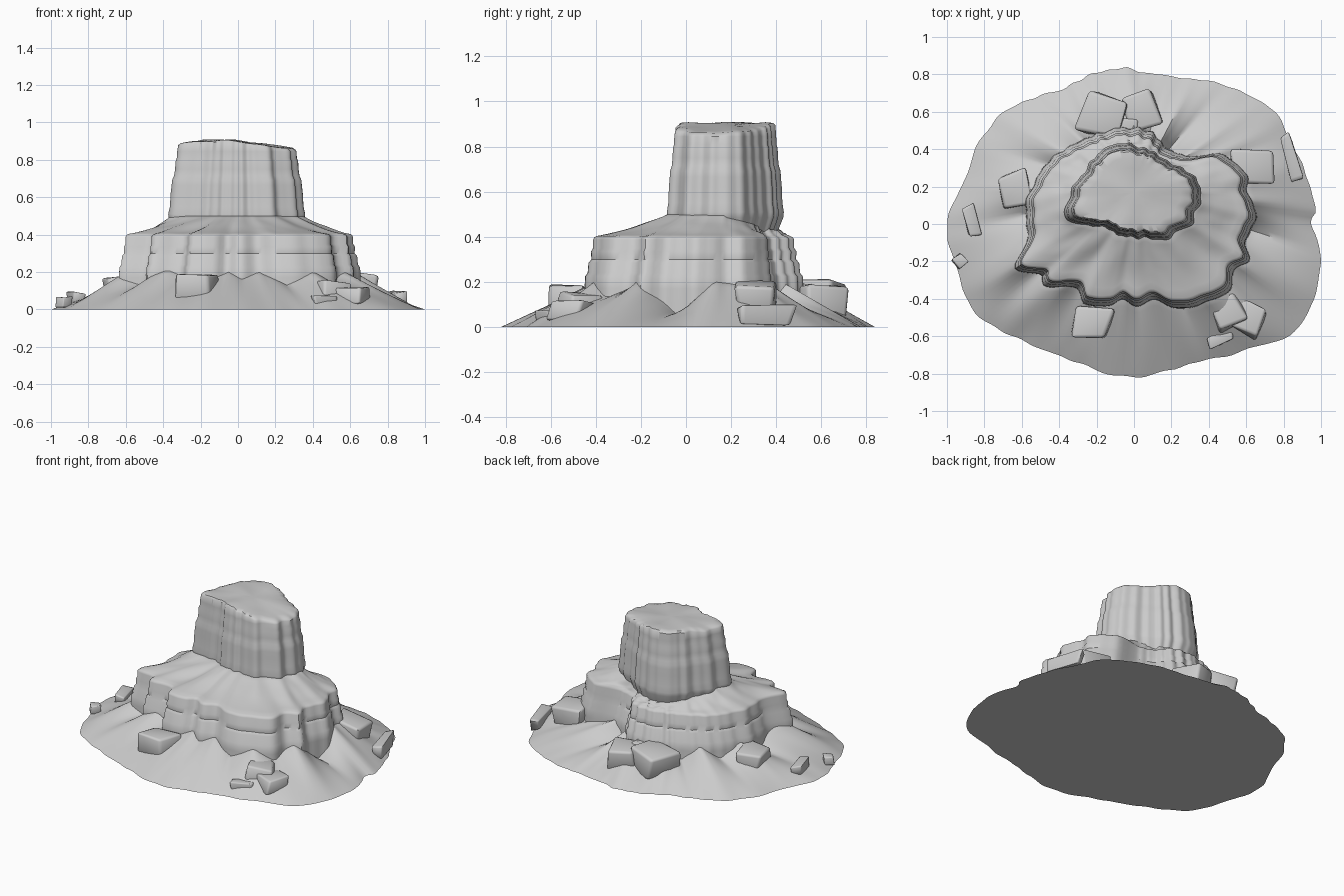
import bpy, bmesh, math, random
from mathutils import Vector, noise, Matrix

if "Cube" in bpy.data.objects:
    bpy.data.objects.remove(bpy.data.objects["Cube"])

random.seed(4)
N = 220
CX, CY = 0.0, 0.17          # common axis of all tiers
TAU = math.tau

# Plan outlines (x, y) of the three tiers, anticlockwise
BASE = [(.95, 0), (.97, .1), (.85, .43), (.73, .62), (.46, .75), (.17, .79), (-.12, .83),
        (-.37, .73), (-.66, .62), (-.82, .45), (-.9, .24), (-1, 0), (-.91, -.35), (-.8, -.52),
        (-.53, -.65), (-.29, -.74), (-.02, -.82), (.38, -.73), (.67, -.65), (.89, -.54), (1, -.23)]
TIER = [(.61, .05), (.56, .17), (.56, .26), (.43, .35), (.30, .34), (.17, .36), (.05, .46),
        (-.12, .46), (-.28, .40), (-.43, .30), (-.53, .12), (-.52, -.05), (-.60, -.21),
        (-.47, -.24), (-.45, -.30), (-.28, -.31), (-.24, -.38), (-.13, -.40), (-.06, -.36),
        (.02, -.40), (.10, -.36), (.24, -.41), (.47, -.34), (.5, -.22), (.58, -.17), (.56, -.07)]
TOWER = [(.36, .13), (.32, .25), (.19, .33), (.13, .37), (.06, .40), (-.07, .43), (-.2, .37),
         (-.27, .27), (-.33, .18), (-.36, .04), (-.28, .0), (-.14, -.02), (-.08, -.06),
         (.03, -.07), (.17, -.08), (.22, -.04), (.31, .0), (.32, .06)]
# Scree fan crests and gullies: angle, height
FANS = [(4, .19), (20, .12), (35, .2), (50, .1), (62, .19), (75, .12), (90, .2), (105, .1),
        (120, .19), (135, .11), (150, .2), (163, .12), (178, .2), (192, .1), (207, .2), (220, .13),
        (233, .21), (250, .13), (265, .2), (272, .16), (281, .2), (293, .13), (305, .2),
        (315, .13), (326, .2), (342, .05), (356, .2)]


def sample(pairs):
    """Resample (angle, value) pairs at N even angles, wrapping round."""
    p = sorted((a % TAU, v) for a, v in pairs)
    p = [(p[-1][0] - TAU, p[-1][1])] + p + [(p[0][0] + TAU, p[0][1])]
    out, j = [], 0
    for i in range(N):
        a = TAU * i / N
        while p[j + 1][0] < a:
            j += 1
        (a0, v0), (a1, v1) = p[j], p[j + 1]
        out.append(v0 + (v1 - v0) * (a - a0) / max(a1 - a0, 1e-6))
    return out


def radii(pts):
    """Polar radii of a closed Catmull-Rom curve through the outline."""
    v = [Vector(p) - Vector((CX, CY)) for p in pts]
    n, pairs = len(v), []
    for i in range(n):
        a, b, c, d = v[i - 1], v[i], v[(i + 1) % n], v[(i + 2) % n]
        for k in range(8):
            t = k / 8
            q = (2*b + (c - a)*t + (2*a - 5*b + 4*c - d)*t*t + (3*b - a - 3*c + d)*t**3) / 2
            pairs.append((math.atan2(q.y, q.x), q.length))
    return sample(pairs)


def ring(rs, zs):
    return [Vector((CX + r * math.cos(TAU*i/N), CY + r * math.sin(TAU*i/N), z))
            for i, (r, z) in enumerate(zip(rs, zs))]


def smooth(ob, deg):
    bpy.ops.object.select_all(action='DESELECT')
    ob.select_set(True)
    bpy.context.view_layer.objects.active = ob
    bpy.ops.object.shade_smooth_by_angle(angle=math.radians(deg))


def finish(name, bm, deg):
    bmesh.ops.recalc_face_normals(bm, faces=bm.faces)
    me = bpy.data.meshes.new(name)
    bm.to_mesh(me)
    bm.free()
    ob = bpy.data.objects.new(name, me)
    bpy.context.collection.objects.link(ob)
    smooth(ob, deg)


def loft(name, rings, deg=40):
    bm = bmesh.new()
    vs = [[bm.verts.new(p) for p in r] for r in rings]
    for lo, hi in zip(vs, vs[1:]):
        for i in range(N):
            j = (i + 1) % N
            bm.faces.new((lo[i], lo[j], hi[j], hi[i]))
    bm.faces.new(vs[0][::-1])
    top = bm.verts.new(sum(rings[-1], Vector()) / N)
    for i in range(N):
        bm.faces.new((vs[-1][i], vs[-1][(i + 1) % N], top))
    finish(name, bm, deg)


def rough(i, f, seed, amp):
    a = TAU * i / N
    return amp * noise.noise((f * math.cos(a), f * math.sin(a), seed))


base, tier, tower = radii(BASE), radii(TIER), radii(TOWER)
fans = sample([(math.radians(a), z) for a, z in FANS])
base = [r + rough(i, 9, 2, .015) for i, r in enumerate(base)]
tier = [r + rough(i, 8, 5, .02) for i, r in enumerate(tier)]
tower = [r + rough(i, 6, 8, .015) for i, r in enumerate(tower)]

# Scree skirt: gullied fans sloping from the cliff foot to the ground
foot = [r + .045 for r in tier]
rings = []
for k in range(13):
    t = k / 12
    rings.append(ring([b + (f - b) * t for b, f in zip(base, foot)],
                      [h * t + (.19 - h) * .6 * t * (1 - t) for h in fans]))
rings.append(ring([r - .06 for r in foot], [h + .015 for h in fans]))
loft("scree_skirt", rings)

# Lower cliff with strata ledges and the sloping terrace on top
STRATA = [(.05, .01), (.045, .17), (.042, .225), (.030, .24), (.026, .285), (.012, .30),
          (.014, .335), (.004, .35), (.004, .388), (-.003, .398), (-.015, .404)]
rings = [ring([r + o for r in tier], [z] * N) for o, z in STRATA]
for k in range(1, 9):
    t = k / 8
    rs, zs = [], []
    for i in range(N):
        back = max(0, math.sin(TAU * i / N))
        inner = min(tower[i] * .96, tier[i] - .04)
        r = (tier[i] - .015) * (1 - t) + inner * t
        rs.append(r)
        zs.append(.404 + (.1 - .075 * back ** .6) * t ** 1.3 + rough(i, 5, t * 2, .012) * t * (1 - t) * 4)
    rings.append(ring(rs, zs))
loft("lower_cliff", rings)

# Upper tower with strata and an undulating summit
TIERS = [(.90, .41), (.93, .44), (1.0, .485), (1.01, .51), (.985, .55), (.975, .62), (.96, .665),
         (.955, .69), (.925, .715), (.91, .75), (.905, .79), (.885, .81), (.88, .845)]
rings = [ring([r * s for r in tower], [z] * N) for s, z in TIERS]
for s, drop in [(.865, .012), (.83, .003), (.7, 0), (.5, 0), (.3, 0), (.12, 0)]:
    rg = ring([r * s for r in tower], [0] * N)
    for p in rg:
        p.z = .884 - drop + .022 * math.cos(7 * (p.x + .1)) + .012 * noise.noise((p.x * 7, p.y * 7, 1))
    rings.append(rg)
loft("upper_tower", rings)


# Fallen boulders: jittered, bevelled blocks set into the scree
def boulder(name, x, y, z, sx, sy, sz, turn):
    bm = bmesh.new()
    bmesh.ops.create_cube(bm, size=1)
    for v in bm.verts:
        v.co += Vector([random.uniform(-.13, .13) for _ in range(3)])
    bmesh.ops.bevel(bm, geom=bm.edges[:], offset=.1, segments=2, affect='EDGES', profile=.5)
    m = Matrix.Translation((x, y, z)) @ Matrix.Rotation(math.radians(turn), 4, 'Z')
    bmesh.ops.transform(bm, verts=bm.verts, matrix=m @ Matrix.Diagonal((sx, sy, sz, 1)))
    finish(name, bm, 50)


for i, b in enumerate([(-.17, .58, .12, .2, .2, .16, -20), (.03, .60, .115, .18, .19, .16, 15),
                       (-.07, .5, .12, .18, .14, .16, 0),
                       (.63, .30, .12, .2, .18, .15, 5), (-.63, .19, .11, .15, .17, .14, 10),
                       (-.22, -.53, .12, .19, .17, .12, -10), (.5, -.48, .10, .16, .16, .1, 20),
                       (.61, -.51, .07, .14, .15, .09, -25), (.47, -.61, .045, .14, .06, .06, 25),
                       (-.87, .02, .055, .06, .16, .07, 15), (-.93, -.2, .04, .06, .06, .055, 40),
                       (.84, .36, .055, .06, .22, .08, 15)]):
    boulder(f"boulder_{i + 1}", *b)
